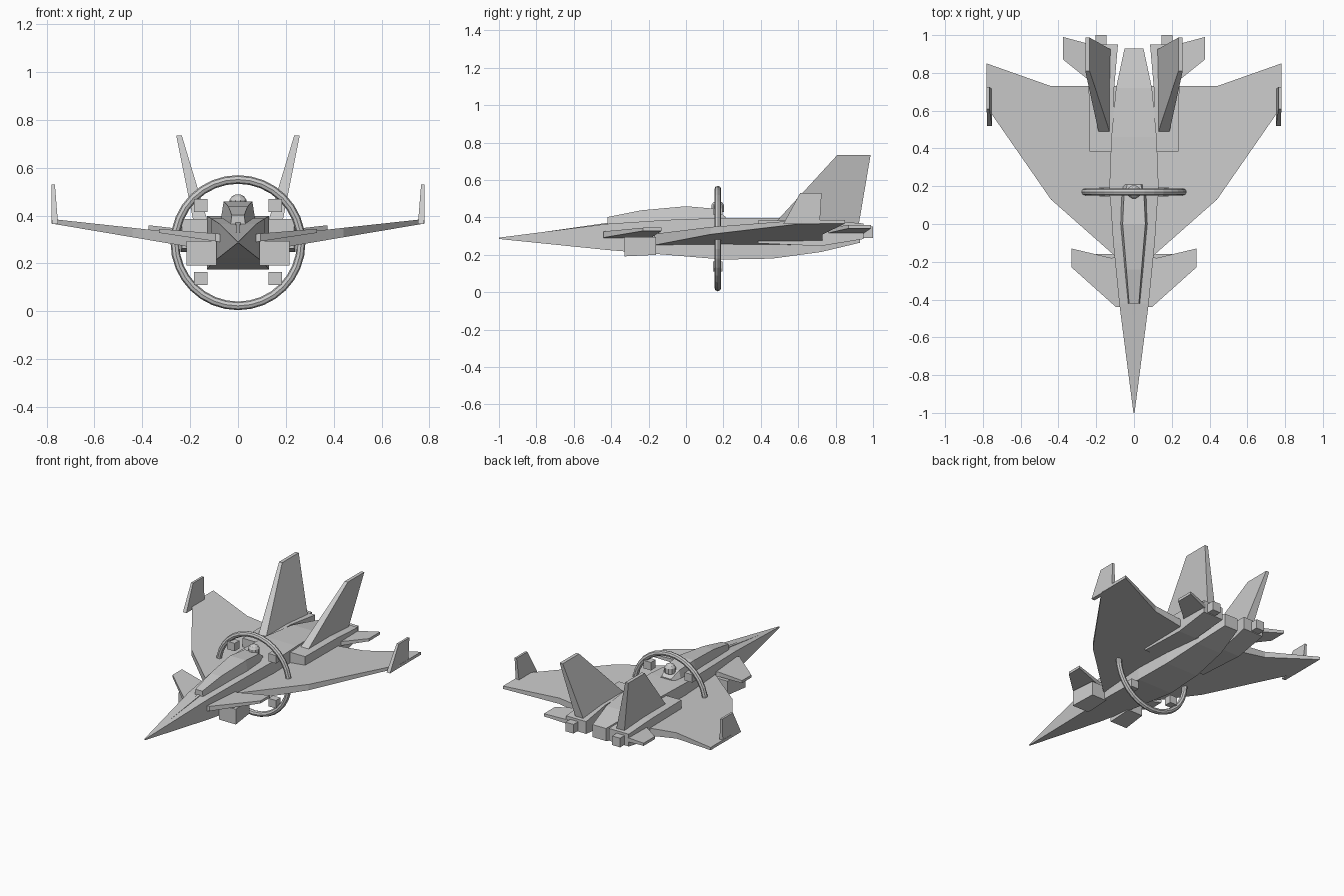
import bpy, bmesh, math
from mathutils import Matrix

if "Cube" in bpy.data.objects:
    bpy.data.objects.remove(bpy.data.objects["Cube"])


def loft(name, rings, mirror=False):
    """Skin a list of equal-length point rings and cap both ends."""
    bm = bmesh.new()
    loops = [[bm.verts.new(p) for p in r] for r in rings]
    n = len(loops[0])
    for a, b in zip(loops, loops[1:]):
        for i in range(n):
            j = (i + 1) % n
            bm.faces.new((a[i], a[j], b[j], b[i]))
    bm.faces.new(loops[0])
    bm.faces.new(loops[-1])
    bmesh.ops.recalc_face_normals(bm, faces=bm.faces)
    mesh = bpy.data.meshes.new(name)
    bm.to_mesh(mesh)
    bm.free()
    ob = bpy.data.objects.new(name, mesh)
    bpy.context.collection.objects.link(ob)
    if mirror:
        ob.modifiers.new("mirror", 'MIRROR').use_mirror_merge = False
    return ob


def body(name, sections):
    """Centred body from (y, bottom half width, top half width, z low, z high)."""
    return loft(name, [[(-b, y, lo), (b, y, lo), (t, y, hi), (-t, y, hi)]
                       for y, b, t, lo, hi in sections])


def pod(name, sections):
    """Mirrored box body from (y, x inner, x outer, z low, z high)."""
    return loft(name, [[(x0, y, lo), (x1, y, lo), (x1, y, hi), (x0, y, hi)]
                       for y, x0, x1, lo, hi in sections], True)


def plane(name, outline, root, tip):
    """Mirrored flying surface: outline in x, y; root and tip are (x, z low, z high)."""
    def layer(k):
        return [(x, y, root[k] + (tip[k] - root[k]) * (x - root[0]) / (tip[0] - root[0]))
                for x, y in outline]
    return loft(name, [layer(1), layer(2)], True)


def fin(name, base, top):
    """Mirrored upright fin: base and top are (z, x in, x out, y front, base rear)."""
    return loft(name, [[(x0, y0, z), (x1, y0, z), (x1, y1, z), (x0, y1, z)]
                       for z, x0, x1, y0, y1 in (base, top)], True)


# Fuselage, canopy and nose ridge
body("fuselage", [(-1, .003, .003, .285, .292), (-.42, .078, .078, .226, .366),
                  (-.1, .11, .11, .2, .387), (.2, .13, .13, .175, .398),
                  (.46, .12, .12, .18, .398), (.72, .095, .095, .215, .385),
                  (.93, .05, .05, .265, .35)])
body("canopy", [(-.42, .032, .026, .355, .402), (-.24, .05, .04, .365, .438),
                (0, .073, .06, .375, .46), (.15, .068, .053, .38, .447),
                (.21, .06, .035, .385, .405)])
body("nose_ridge", [(-.85, .006, .006, .29, .31), (-.4, .01, .01, .34, .374)])

# Air intakes, engine pods and nozzles
pod("air_intake", [(-.33, .09, .215, .192, .295), (-.16, .09, .2, .2, .295)])
pod("engine_pod", [(.385, .11, .235, .262, .385), (.72, .105, .24, .247, .385),
                   (.95, .085, .235, .285, .368)])
pod("nozzle", [(.9, .145, .205, .29, .352), (1, .145, .205, .29, .352)])

# Wings, canards and tailplanes
plane("wing", [(.09, -.18), (.117, -.155), (.44, .13), (.78, .62), (.78, .85),
               (.44, .73), (.09, .73)], (.1, .252, .312), (.78, .367, .386))
plane("canard", [(.07, -.44), (.095, -.44), (.33, -.23), (.33, -.13), (.12, -.18),
                 (.07, -.17)], (.09, .292, .325), (.33, .328, .345))
plane("tailplane", [(.2, .73), (.375, .87), (.375, .99), (.245, .955), (.2, .945)],
      (.2, .31, .34), (.375, .342, .36))

# Tail fins and wing tip fins
fin("tail_fin", (.37, .125, .185, .475, .925), (.735, .235, .258, .81, .987))
fin("wing_tip_fin", (.365, .752, .778, .52, .715), (.53, .765, .78, .61, .725))

# Ring around the body
R, r, cy, cz = .264, .018, .17, .287
bm = bmesh.new()
major, minor = 32, 8
vs = [[bm.verts.new(((R + r * math.cos(v)) * math.cos(u), cy + r * math.sin(v),
                     cz + (R + r * math.cos(v)) * math.sin(u)))
       for v in (2 * math.pi * j / minor for j in range(minor))]
      for u in (2 * math.pi * i / major for i in range(major))]
for i in range(major):
    for j in range(minor):
        a, b = vs[i], vs[(i + 1) % major]
        k = (j + 1) % minor
        bm.faces.new((a[j], b[j], b[k], a[k]))
bmesh.ops.recalc_face_normals(bm, faces=bm.faces)
mesh = bpy.data.meshes.new("ring")
bm.to_mesh(mesh)
bm.free()
bpy.context.collection.objects.link(bpy.data.objects.new("ring", mesh))

# Ring blocks above and below
for name, z in (("upper_ring_block", .443), ("lower_ring_block", .138)):
    pod(name, [(.145, .127, .183, z - .027, z + .027), (.195, .127, .183, z - .027, z + .027)])

# Small dome behind the canopy
dome = []
for rad, z in ((.036, .43), (.036, .465), (.026, .48), (.012, .488)):
    dome.append([(rad * math.cos(a), cy + rad * math.sin(a), z)
                 for a in (2 * math.pi * i / 10 for i in range(10))])
loft("dome", dome)
